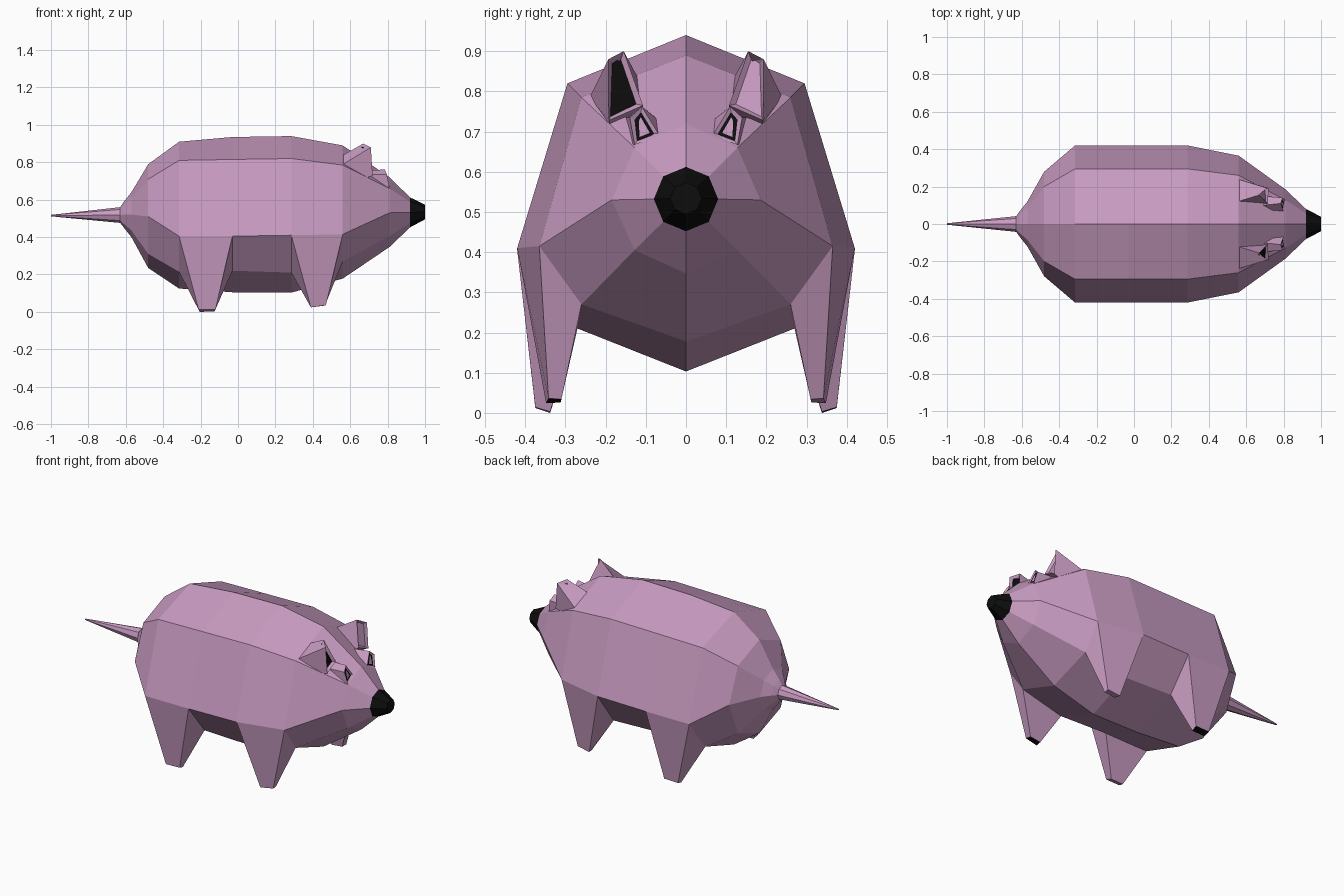
import bpy, bmesh, math

if "Cube" in bpy.data.objects:
    bpy.data.objects.remove(bpy.data.objects["Cube"])


def make_mat(name, rgb):
    m = bpy.data.materials.new(name)
    m.diffuse_color = (*rgb, 1)
    m.use_nodes = True
    m.node_tree.nodes["Principled BSDF"].inputs["Base Color"].default_value = m.diffuse_color
    return m


PINK = make_mat("dusty pink", (0.578, 0.328, 0.533))
BLACK = make_mat("black", (0.004, 0.004, 0.004))


def finish(name, bm):
    me = bpy.data.meshes.new(name)
    bm.to_mesh(me)
    bm.free()
    for m in (PINK, BLACK):
        me.materials.append(m)
    ob = bpy.data.objects.new(name, me)
    bpy.context.collection.objects.link(ob)
    return ob


def loft(rings, mat=0):
    """Join rings of equal length into a closed solid; returns bmesh, first cap, last cap."""
    bm = bmesh.new()
    loops = [[bm.verts.new(p) for p in r] for r in rings]
    n = len(rings[0])
    for a, b in zip(loops, loops[1:]):
        for i in range(n):
            j = (i + 1) % n
            bm.faces.new((a[i], a[j], b[j], b[i]))
    first, last = bm.faces.new(loops[0]), bm.faces.new(loops[-1])
    for f in bm.faces:
        f.material_index = mat
    bmesh.ops.recalc_face_normals(bm, faces=bm.faces[:])
    return bm, first, last


def octagon(x, r, zc):
    return [(x, r * math.sin(i * math.pi / 4), zc + r * math.cos(i * math.pi / 4))
            for i in range(8)]


def section(x, top, shoulder, side, low, bottom):
    (sy, sz), (wy, wz), (ly, lz) = shoulder, side, low
    return [(x, 0, top), (x, sy, sz), (x, wy, wz), (x, ly, lz),
            (x, 0, bottom), (x, -ly, lz), (x, -wy, wz), (x, -sy, sz)]


# body: eight-sided sections from rump to nose
rings = [
    octagon(-0.63, 0.042, 0.518),
    octagon(-0.61, 0.07, 0.52),
    octagon(-0.57, 0.12, 0.52),
    section(-0.48, 0.79, (0.20, 0.71), (0.28, 0.51), (0.20, 0.31), 0.235),
    section(-0.315, 0.91, (0.295, 0.81), (0.42, 0.405), (0.27, 0.215), 0.125),
    section(-0.03, 0.935, (0.295, 0.815), (0.42, 0.405), (0.27, 0.22), 0.105),
    section(0.285, 0.94, (0.295, 0.82), (0.42, 0.41), (0.27, 0.21), 0.103),
    section(0.56, 0.89, (0.26, 0.785), (0.365, 0.415), (0.26, 0.27), 0.178),
    section(0.81, 0.72, (0.128, 0.66), (0.185, 0.53), (0.128, 0.405), 0.347),
    octagon(0.92, 0.08, 0.532),
]
bm, tail_cap, nose_cap = loft(rings)
# open the panels where the legs grow out
openings = [tail_cap, nose_cap]
for f in bm.faces:
    c = f.calc_center_median()
    if 0.27 < c.z < 0.37 and abs(c.y) > 0.3 and (-0.3 < c.x < -0.05 or 0.3 < c.x < 0.5):
        openings.append(f)
bmesh.ops.delete(bm, geom=openings, context='FACES_ONLY')
finish("body", bm)

# nose and tail
bm, back, _ = loft([octagon(0.92, 0.08, 0.532), octagon(1.0, 0.039, 0.534)], 1)
bm.faces.remove(back)
finish("nose", bm)
bm, back, _ = loft([octagon(-0.63, 0.042, 0.518), octagon(-1.0, 0.004, 0.515)])
bm.faces.remove(back)
finish("tail", bm)


def side_part(name, s, rings):
    bm, base, end = loft([[(x, s * y, z) for x, y, z in r] for r in rings])
    bm.faces.remove(base)
    return bm, end


def panel(bm, face, thickness, depth, mat):
    bmesh.ops.inset_individual(bm, faces=[face], thickness=thickness, depth=depth)
    face.material_index = mat


for s, side in ((-1, "right"), (1, "left")):
    # legs taper from the belly panels to small feet
    for name, i, foot in (
        ("hind_leg", 4, [(-0.21, 0.375, 0.012), (-0.12, 0.375, 0.014),
                         (-0.125, 0.338, 0.003), (-0.205, 0.338, 0.0)]),
        ("front_leg", 6, [(0.39, 0.348, 0.024), (0.47, 0.342, 0.036),
                          (0.465, 0.31, 0.034), (0.395, 0.312, 0.026)]),
    ):
        top = [rings[i][2], rings[i + 1][2], rings[i + 1][3], rings[i][3]]
        bm, sole = side_part(name, s, [top, foot])
        sole.material_index = int((name == "hind_leg") == (s > 0))
        finish(f"{side}_{name}", bm)

    # ear with a sunken front opening
    bm, front = side_part("ear", s, [
        [(0.555, 0.12, 0.835), (0.555, 0.24, 0.785), (0.68, 0.19, 0.715), (0.69, 0.11, 0.745)],
        [(0.67, 0.155, 0.90), (0.71, 0.193, 0.88), (0.72, 0.192, 0.728), (0.715, 0.107, 0.765)],
    ])
    panel(bm, front, 0.015, -0.015, 1 if s < 0 else 0)
    finish(f"{side}_ear", bm)

    # eye bump with dark eye and pale pupil
    bm, front = side_part("eye", s, [
        [(0.74, 0.07, 0.73), (0.69, 0.10, 0.755), (0.69, 0.15, 0.735), (0.77, 0.14, 0.67)],
        [(0.80, 0.066, 0.69), (0.785, 0.11, 0.762), (0.795, 0.14, 0.735), (0.81, 0.128, 0.667)],
    ])
    panel(bm, front, 0.013, -0.006, 1)
    panel(bm, front, 0.012, 0.0, 0)
    finish(f"{side}_eye", bm)
